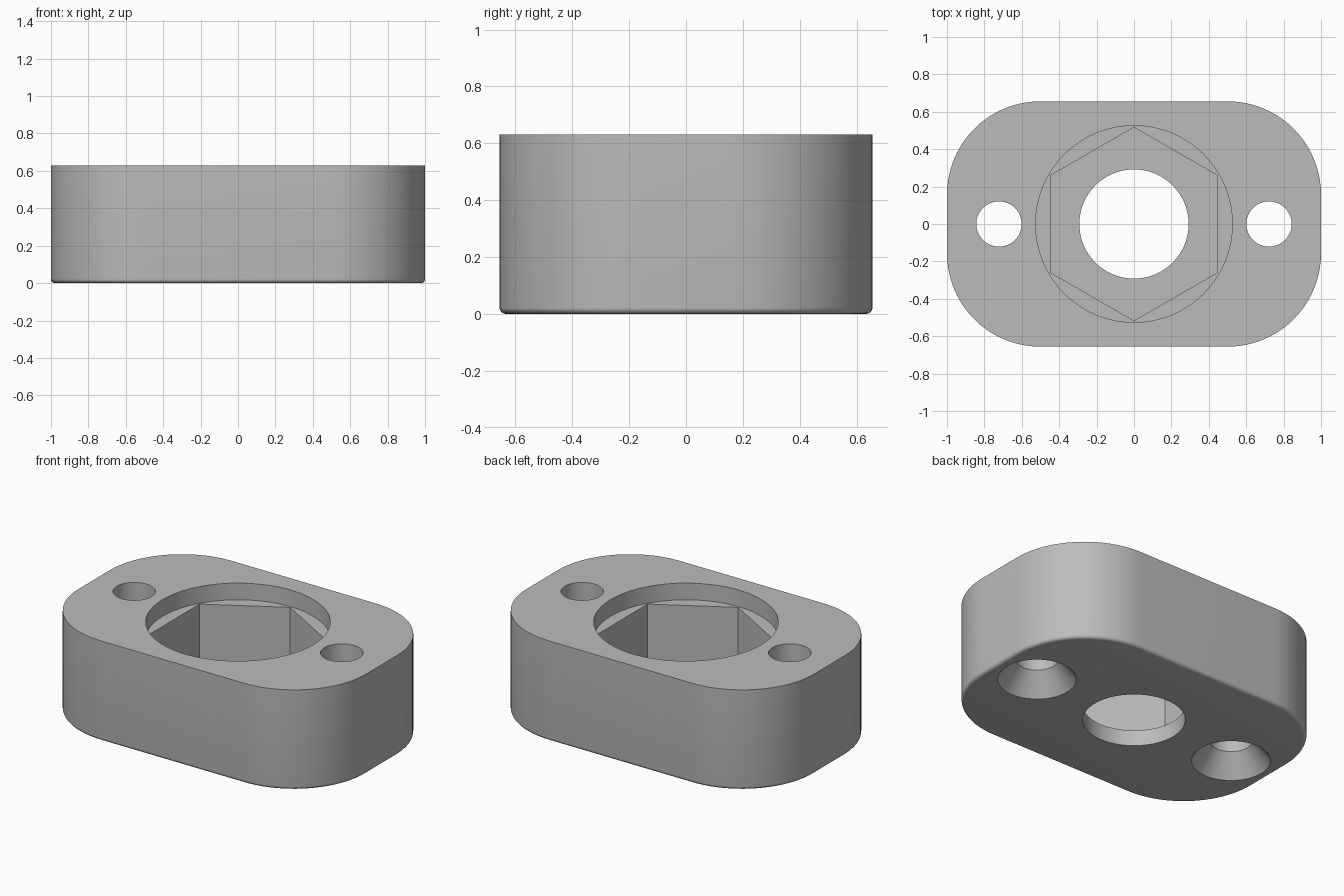
import bpy
import math

if "Cube" in bpy.data.objects:
    bpy.data.objects.remove(bpy.data.objects["Cube"])

HX, HY, H = 1.0, 0.656, 0.63   # half length, half width, height
CORNER, FILLET = 0.5, 0.022    # plan corner radius, bottom edge rounding

grey = bpy.data.materials.new("grey")
grey.diffuse_color = (0.5, 0.5, 0.5, 1)
grey.use_nodes = True
grey.node_tree.nodes["Principled BSDF"].inputs["Base Color"].default_value = grey.diffuse_color


def loft(name, rings):
    """Solid from stacked rings of equal point count, capped at both ends."""
    n = len(rings[0])
    verts = [p for ring in rings for p in ring]
    faces = [tuple(reversed(range(n))),
             tuple(range(len(verts) - n, len(verts)))]
    for r in range(len(rings) - 1):
        for i in range(n):
            j = (i + 1) % n
            faces.append((r * n + i, r * n + j, (r + 1) * n + j, (r + 1) * n + i))
    mesh = bpy.data.meshes.new(name)
    mesh.from_pydata(verts, [], faces)
    mesh.materials.append(grey)
    obj = bpy.data.objects.new(name, mesh)
    bpy.context.collection.objects.link(obj)
    return obj


def circle(r, z, x=0.0, n=64, turn=0.0):
    return [(x + r * math.cos(turn + math.tau * i / n),
             r * math.sin(turn + math.tau * i / n), z) for i in range(n)]


def rounded_rect(inset, z, steps=20):
    pts = []
    for q, (sx, sy) in enumerate([(1, 1), (-1, 1), (-1, -1), (1, -1)]):
        for k in range(steps + 1):
            a = math.pi / 2 * (q + k / steps)
            pts.append((sx * (HX - CORNER) + (CORNER - inset) * math.cos(a),
                        sy * (HY - CORNER) + (CORNER - inset) * math.sin(a), z))
    return pts


# Block with a rounded bottom edge
rings = []
for k in range(7):
    a = math.pi / 2 * k / 6
    rings.append(rounded_rect(FILLET * (1 - math.sin(a)), FILLET * (1 - math.cos(a))))
rings.append(rounded_rect(0, H))
body = loft("nut_holder_block", rings)

# Round recess, hexagonal pocket and through bore
cutters = [
    loft("recess_cutter", [circle(0.526, 0.525), circle(0.526, H + 0.1)]),
    loft("hex_pocket_cutter", [circle(0.517, z, n=6, turn=math.pi / 2)
                               for z in (0.10, H + 0.05)]),
    loft("bore_cutter", [circle(0.292, -0.1), circle(0.292, H)]),
]
# Screw holes, countersunk from below
for side in (-1, 1):
    x = side * 0.722
    cutters.append(loft("screw_hole_cutter", [
        circle(0.225, -0.1, x), circle(0.225, 0, x),
        circle(0.121, 0.13, x), circle(0.121, H + 0.1, x)]))

bpy.context.view_layer.objects.active = body
body.select_set(True)
for c in cutters:
    mod = body.modifiers.new("cut", 'BOOLEAN')
    mod.operation, mod.solver, mod.object = 'DIFFERENCE', 'EXACT', c
    bpy.ops.object.modifier_apply(modifier=mod.name)
for c in cutters:
    bpy.data.objects.remove(c)

bpy.ops.object.select_all(action='DESELECT')
body.select_set(True)
bpy.ops.object.shade_smooth_by_angle(angle=math.radians(30))
